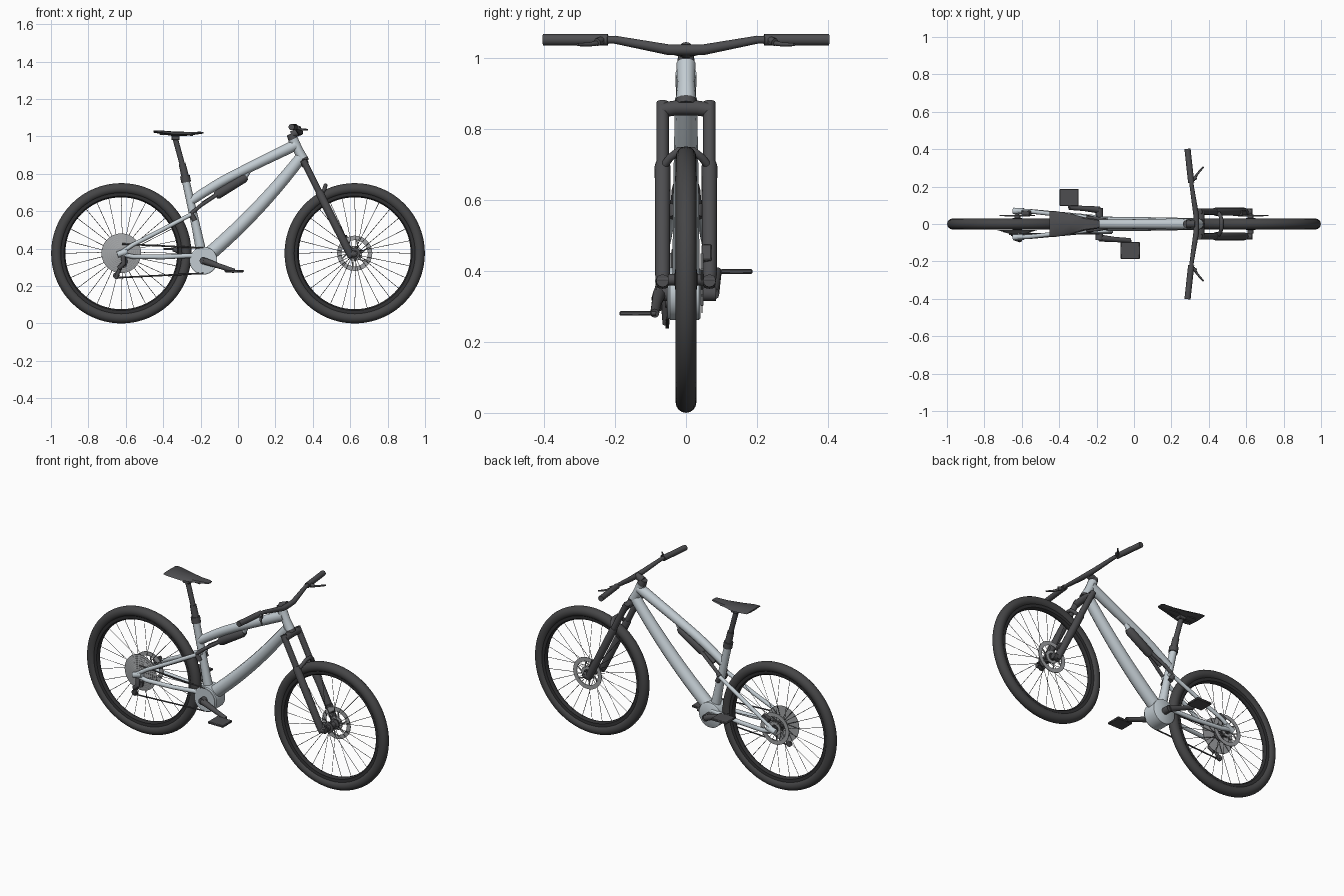
import bpy, bmesh, math
from mathutils import Vector, Matrix

if "Cube" in bpy.data.objects:
    bpy.data.objects.remove(bpy.data.objects["Cube"])


def material(name, r, g, b):
    m = bpy.data.materials.new(name)
    m.use_nodes = True
    m.diffuse_color = (r, g, b, 1)
    m.node_tree.nodes["Principled BSDF"].inputs["Base Color"].default_value = (r, g, b, 1)
    return m


SILVER = material("frame silver", .54, .60, .64)
BLACK = material("black metal", .075, .075, .08)
RUBBER = material("tyre rubber", .06, .06, .062)
RIM = material("rim black", .03, .03, .032)
STEEL = material("bare steel", .36, .37, .38)


def finish(ob, mat):
    ob.data.materials.clear()
    ob.data.materials.append(mat)
    bpy.ops.object.select_all(action="DESELECT")
    ob.select_set(True)
    bpy.context.view_layer.objects.active = ob
    bpy.ops.object.shade_smooth_by_angle(angle=math.radians(40))
    return ob


def from_bmesh(name, bm, mat):
    bmesh.ops.recalc_face_normals(bm, faces=bm.faces)
    me = bpy.data.meshes.new(name)
    bm.to_mesh(me)
    bm.free()
    ob = bpy.data.objects.new(name, me)
    bpy.context.collection.objects.link(ob)
    return finish(ob, mat)


def tube(name, pts, r, mat, scale=None, curved=False):
    """Round tube through points, with optional radius factors."""
    cu = bpy.data.curves.new(name, "CURVE")
    cu.dimensions = "3D"
    cu.bevel_depth, cu.bevel_resolution, cu.use_fill_caps = r, 4, True
    sp = cu.splines.new("NURBS" if curved else "POLY")
    sp.points.add(len(pts) - 1)
    for i, p in enumerate(pts):
        sp.points[i].co = (*p, 1)
        sp.points[i].radius = scale[i] if scale else 1
    if curved:
        sp.use_endpoint_u, sp.order_u, sp.resolution_u = True, 3, 6
    ob = bpy.data.objects.new(name, cu)
    bpy.context.collection.objects.link(ob)
    bpy.ops.object.select_all(action="DESELECT")
    ob.select_set(True)
    bpy.context.view_layer.objects.active = ob
    bpy.ops.object.convert(target="MESH")
    return finish(bpy.context.object, mat)


def lathe(name, profile, x, z, mat, closed=False, seg=64):
    """Turn (radius, y) points about an axis parallel to y."""
    bm = bmesh.new()
    rings = []
    for i in range(seg):
        a = math.tau * i / seg
        rings.append([bm.verts.new((x + r * math.cos(a), y, z + r * math.sin(a))) for r, y in profile])
    n = len(profile)
    for i in range(seg):
        p, q = rings[i], rings[(i + 1) % seg]
        for j in range(n if closed else n - 1):
            k = (j + 1) % n
            bm.faces.new((p[j], p[k], q[k], q[j]))
    if not closed:
        bm.faces.new([r[0] for r in rings])
        bm.faces.new([r[-1] for r in rings])
    return from_bmesh(name, bm, mat)


def disc(name, r, y0, y1, x, z, mat, seg=40):
    return lathe(name, [(r, y0), (r, y1)], x, z, mat, seg=seg)


def rods(name, pairs, r, mat, sides=5):
    bm = bmesh.new()
    for a, b in pairs:
        a, b = Vector(a), Vector(b)
        rot = (b - a).to_track_quat("Z", "Y").to_matrix().to_4x4()
        bmesh.ops.create_cone(bm, cap_ends=True, segments=sides, radius1=r, radius2=r,
                              depth=(b - a).length, matrix=Matrix.Translation((a + b) / 2) @ rot)
    return from_bmesh(name, bm, mat)


def box(name, centre, size, mat, tilt=0, bevel=.003):
    bm = bmesh.new()
    bmesh.ops.create_cube(bm, size=1, matrix=Matrix.Translation(centre)
                          @ Matrix.Rotation(tilt, 4, "Y") @ Matrix.Diagonal((*size, 1)))
    bmesh.ops.bevel(bm, geom=bm.edges[:], offset=bevel, segments=1, affect="EDGES")
    return from_bmesh(name, bm, mat)


def polar(x, z, r, a, y):
    return (x + r * math.cos(a), y, z + r * math.sin(a))


# Wheels with spokes, hubs and brake rotors
AXLE = .375
REAR, FRONT = -.624, .624
for tag, x in (("rear", REAR), ("front", FRONT)):
    ring = [(.346 + .029 * math.cos(math.tau * i / 16), .029 * math.sin(math.tau * i / 16)) for i in range(16)]
    lathe(tag + "_tyre", ring, x, AXLE, RUBBER, closed=True, seg=80)
    lathe(tag + "_rim", [(.328, -.018), (.306, -.016), (.299, -.007), (.299, .007), (.306, .016), (.328, .018)],
          x, AXLE, RIM, closed=True, seg=80)
    spokes = []
    for i in range(28):
        a, side = math.tau * i / 28, 1 if i % 2 else -1
        lean = .25 if i % 4 < 2 else -.25
        spokes.append((polar(x, AXLE, .026, a + lean, side * .028), polar(x, AXLE, .302, a, 0)))
    rods(tag + "_spokes", spokes, .0014, BLACK, 4)
    lathe(tag + "_hub", [(.016, -.05), (.016, -.032), (.03, -.03), (.03, -.025), (.016, -.02),
                         (.016, .02), (.03, .025), (.03, .03), (.016, .032), (.016, .05)], x, AXLE, BLACK, seg=32)
    disc(tag + "_axle", .009, -.082, .082, x, AXLE, BLACK, 20)
    for part, r0, r1 in (("rotor", .07, .094), ("rotor_carrier", .022, .04)):
        lathe(tag + "_" + part, [(r0, .043), (r1, .043), (r1, .047), (r0, .047)], x, AXLE, STEEL, closed=True)
    rods(tag + "_rotor_arms", [(polar(x, AXLE, .035, math.tau * i / 6, .045),
                                polar(x, AXLE, .074, math.tau * i / 6 + .4, .045)) for i in range(6)], .004, STEEL)
box("front_caliper", (.575, .058, .445), (.035, .028, .05), BLACK, -.46)
box("rear_caliper", (-.575, .058, .43), (.05, .026, .03), BLACK, -.46)

# Cassette, derailleur and chain
cogs = []
for i in range(8):
    r, y = .106 - .0105 * i, -.033 - .0032 * i
    cogs += [(r, y), (r, y - .0018), (r - .008, y - .0018)]
lathe("cassette", cogs, REAR, AXLE, STEEL, seg=48)
tube("derailleur_body", [(-.615, -.072, .36), (-.61, -.085, .32), (-.637, -.075, .295)], .013, BLACK)
tube("derailleur_cage", [(-.62, -.062, .32), (-.65, -.056, .25)], .010, BLACK)
for name, x, z in (("upper_jockey", -.612, .315), ("lower_jockey", -.65, .255)):
    disc(name, .018, -.058, -.048, x, z, BLACK, 20)
rods("chain", [((-.62, -.052, .425), (-.185, -.052, .403)), ((-.65, -.052, .244), (-.185, -.052, .268)),
               ((-.594, -.052, .32), (-.6, -.052, .36))], .0045, BLACK, 6)

# Frame
BBX, BBZ = -.185, .335
lathe("bottom_bracket_shell", [(.068, -.05), (.074, -.045), (.074, .036), (.068, .041)], BBX, BBZ, SILVER, seg=48)
tube("down_tube", [(-.165, 0, .36), (.11, 0, .595), (.335, 0, .885)], .036, SILVER, [1.05, 1.05, .85], True)
tube("top_tube", [(-.25, 0, .655), (-.14, 0, .73), (.03, 0, .82), (.31, 0, .955)], .026, SILVER, [.9, 1, 1, 1.15], True)
tube("seat_tube", [(-.188, 0, .34), (-.225, 0, .52), (-.282, 0, .775)], .023, SILVER, [1.25, 1, .9])
tube("head_tube", [(.294, 0, .985), (.32, 0, .93), (.347, 0, .878)], .027, SILVER, [1, .93, 1.05])
for side, tag in ((1, "left"), (-1, "right")):
    tube(tag + "_chainstay", [(REAR, side * .07, .37), (-.56, side * .068, .357), (-.4, side * .053, .355),
                              (-.2, side * .035, .365)], .0125, SILVER)
    tube(tag + "_seatstay", [(REAR, side * .07, .38), (-.56, side * .068, .422), (-.42, side * .052, .493),
                             (-.25, side * .036, .583)], .0115, SILVER)
    tube(tag + "_rocker_link", [(-.25, side * .034, .585), (-.232, side * .032, .55)], .014, BLACK)
    tube(tag + "_shock_yoke", [(-.25, side * .034, .588), (-.2, side * .03, .63), (-.11, side * .012, .69)], .01, BLACK)
    tube(tag + "_dropout", [(-.645, side * .07, .368), (-.59, side * .069, .385)], .017, SILVER)
tube("stay_bridge", [(-.235, -.036, .59), (-.235, .036, .59)], .011, SILVER)

# Rear shock
tube("shock_shaft", [(-.19, 0, .64), (-.08, 0, .71)], .011, BLACK)
tube("shock_body", [(-.12, 0, .682), (-.108, 0, .69), (.03, 0, .776), (.045, 0, .786)], .025, BLACK, [.75, 1, 1, .7])
tube("shock_mount", [(.035, 0, .78), (.055, 0, .815)], .015, SILVER)

# Seat post and saddle
tube("seat_collar", [(-.277, 0, .755), (-.284, 0, .79)], .026, BLACK)
tube("post_sleeve", [(-.28, 0, .775), (-.299, 0, .855)], .0185, BLACK, [1.1, 1])
tube("post_shaft", [(-.298, 0, .85), (-.336, 0, .99)], .0145, BLACK)
box("saddle_clamp", (-.334, 0, .992), (.045, .04, .022), BLACK)
rods("saddle_rails", [((-.42, s * .022, 1.012), (-.24, s * .018, 1.006)) for s in (1, -1)], .004, BLACK)
bm = bmesh.new()
loops = []
for x, w, top, thick in ((-.452, .066, 1.03, .01), (-.42, .069, 1.032, .018), (-.34, .055, 1.026, .026),
                         (-.26, .035, 1.024, .02), (-.2, .026, 1.025, .012), (-.185, .019, 1.023, .008)):
    loops.append([bm.verts.new((x, w * a, top - thick * b)) for a, b in
                  ((-1, .55), (-.8, .1), (0, 0), (.8, .1), (1, .55), (.5, .8), (0, 1), (-.5, .8))])
for p, q in zip(loops, loops[1:]):
    for j in range(8):
        k = (j + 1) % 8
        bm.faces.new((p[j], p[k], q[k], q[j]))
bm.faces.new(loops[0])
bm.faces.new(loops[-1])
from_bmesh("saddle", bm, BLACK)

# Fork
tube("crown_race", [(.345, 0, .882), (.353, 0, .865)], .029, BLACK)
tube("fork_crown", [(.357, -.068, .852), (.357, -.03, .858), (.357, .03, .858), (.357, .068, .852)], .021, BLACK)
for side, tag in ((1, "left"), (-1, "right")):
    y = side * .066
    tube(tag + "_stanchion", [(.348, y, .873), (.45, y, .67)], .0175, BLACK)
    tube(tag + "_fork_lower", [(.432, y, .705), (.437, y, .695), (.59, y, .39), (.604, y, .355)],
         .021, BLACK, [.9, 1.05, 1, .75])
    tube(tag + "_fork_dropout", [(.592, y, .37), (.632, y, .372)], .018, BLACK)
tube("fork_arch", [(.445, -.066, .69), (.462, -.045, .718), (.468, -.02, .738), (.468, .02, .738),
                   (.462, .045, .718), (.445, .066, .69)], .011, BLACK)

# Stem, handlebar, grips and brake levers
tube("headset_spacers", [(.294, 0, .984), (.28, 0, 1.013)], .022, BLACK, [1.15, .95])
tube("stem", [(.285, 0, 1.008), (.33, 0, 1.025)], .02, BLACK)
tube("handlebar", [(.287, -.395, 1.05), (.309, -.2, 1.05), (.332, -.05, 1.022), (.333, 0, 1.021),
                   (.332, .05, 1.022), (.309, .2, 1.05), (.287, .395, 1.05)], .0125, BLACK, [.8, .9, 1.2, 1.25, 1.2, .9, .8])
for side, tag in ((1, "left"), (-1, "right")):
    tube(tag + "_grip", [(.306, side * .22, 1.05), (.286, side * .402, 1.05)], .0165, BLACK)
    tube(tag + "_lever_clamp", [(.308, side * .235, 1.05), (.332, side * .25, 1.043)], .011, BLACK)
    tube(tag + "_brake_lever", [(.318, side * .235, 1.043), (.34, side * .27, 1.037), (.372, side * .305, 1.036)],
         .006, BLACK, [1.3, 1, .7])

# Chainring, cranks and pedals
disc("chainring", .068, -.054, -.05, BBX, BBZ, SILVER)
disc("crank_axle", .02, -.085, .085, BBX, BBZ, BLACK, 24)
for side, tag, x, z in ((-1, "right", -.02, .28), (1, "left", -.347, .398)):
    tube(tag + "_crank", [(BBX, side * .075, BBZ), ((BBX + x) / 2, side * .083, (BBZ + z) / 2), (x, side * .088, z)],
         .014, BLACK, [1.35, 1, .9])
    tube(tag + "_pedal_axle", [(x, side * .085, z), (x, side * .12, z)], .006, BLACK)
    box(tag + "_pedal", (x, side * .142, z), (.102, .09, .013), BLACK)
